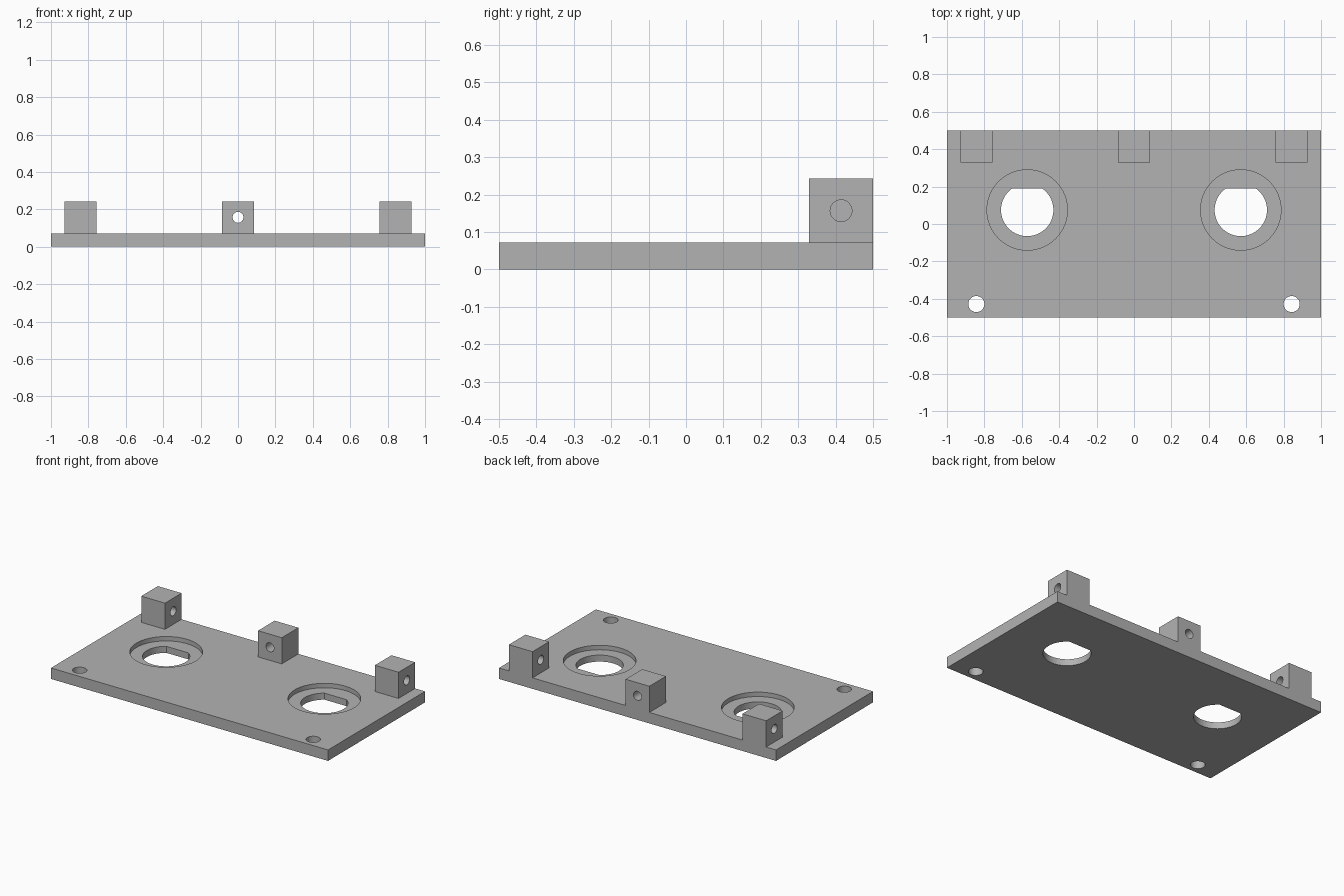
import bpy
import bmesh
from math import cos, sin, pi, asin
from mathutils import Matrix

if "Cube" in bpy.data.objects:
    bpy.data.objects.remove(bpy.data.objects["Cube"])

grey = bpy.data.materials.new("plain grey")
grey.use_nodes = True
colour = (0.45, 0.45, 0.45, 1)
grey.diffuse_color = colour
grey.node_tree.nodes["Principled BSDF"].inputs["Base Color"].default_value = colour

THICK, BLOCK, RECESS = 0.0715, 0.171, 0.029
BLOCK_Y = 0.5 - BLOCK / 2
BLOCK_Z = THICK + BLOCK / 2


def add_object(name, bm):
    bmesh.ops.recalc_face_normals(bm, faces=bm.faces)
    mesh = bpy.data.meshes.new(name)
    bm.to_mesh(mesh)
    bm.free()
    mesh.materials.append(grey)
    obj = bpy.data.objects.new(name, mesh)
    bpy.context.collection.objects.link(obj)
    return obj


def box(name, size, centre):
    bm = bmesh.new()
    bmesh.ops.create_cube(bm, size=1, matrix=Matrix.Translation(centre) @ Matrix.Diagonal((*size, 1)))
    return add_object(name, bm)


def prism(name, radius, length, centre, axis="Z", flat=None):
    """Round cutter, optionally with a flat on its +y side."""
    start = asin(flat / radius) if flat else pi / 2
    sweep = pi + 2 * start
    n = 64
    count = n + 1 if flat else n
    bm = bmesh.new()
    ring = []
    for i in range(count):
        a = pi - start + sweep * i / n
        ring.append(bm.verts.new((radius * cos(a), radius * sin(a), -length / 2)))
    face = bm.faces.new(ring)
    grown = bmesh.ops.extrude_face_region(bm, geom=[face])["geom"]
    top = [v for v in grown if isinstance(v, bmesh.types.BMVert)]
    bmesh.ops.translate(bm, verts=top, vec=(0, 0, length))
    turn = {"Z": Matrix(), "X": Matrix.Rotation(pi / 2, 4, "Y"), "Y": Matrix.Rotation(pi / 2, 4, "X")}[axis]
    bm.transform(Matrix.Translation(centre) @ turn)
    return add_object(name, bm)


def cut(target, cutters):
    bpy.ops.object.select_all(action="DESELECT")
    target.select_set(True)
    bpy.context.view_layer.objects.active = target
    for cutter in cutters:
        mod = target.modifiers.new("hole", "BOOLEAN")
        mod.operation = "DIFFERENCE"
        mod.solver = "EXACT"
        mod.object = cutter
        bpy.ops.object.modifier_apply(modifier=mod.name)
        bpy.data.objects.remove(cutter)
    bpy.ops.object.shade_smooth_by_angle(angle=pi / 6)


# Base plate with counterbored D-shaped openings and two screw holes
plate = box("base_plate", (2, 1, THICK), (0, 0, THICK / 2))
cutters = []
for side in (-1, 1):
    x = side * 0.571
    cutters += [
        prism("recess_cutter", 0.215, 2 * RECESS, (x, 0.075, THICK), "Z"),
        prism("opening_cutter", 0.14, 0.4, (x, 0.075, 0), "Z", flat=0.115),
        prism("screw_cutter", 0.043, 0.4, (side * 0.843, -0.428, 0), "Z"),
    ]
cut(plate, cutters)

# Three drilled lugs on the rear edge
for name, x, axis in (("right_lug", -0.843, "X"), ("middle_lug", 0, "Y"), ("left_lug", 0.843, "X")):
    centre = (x, BLOCK_Y, BLOCK_Z)
    lug = box(name, (BLOCK, BLOCK, BLOCK), centre)
    cut(lug, [prism("lug_hole_cutter", 0.029, 0.4, centre, axis)])
